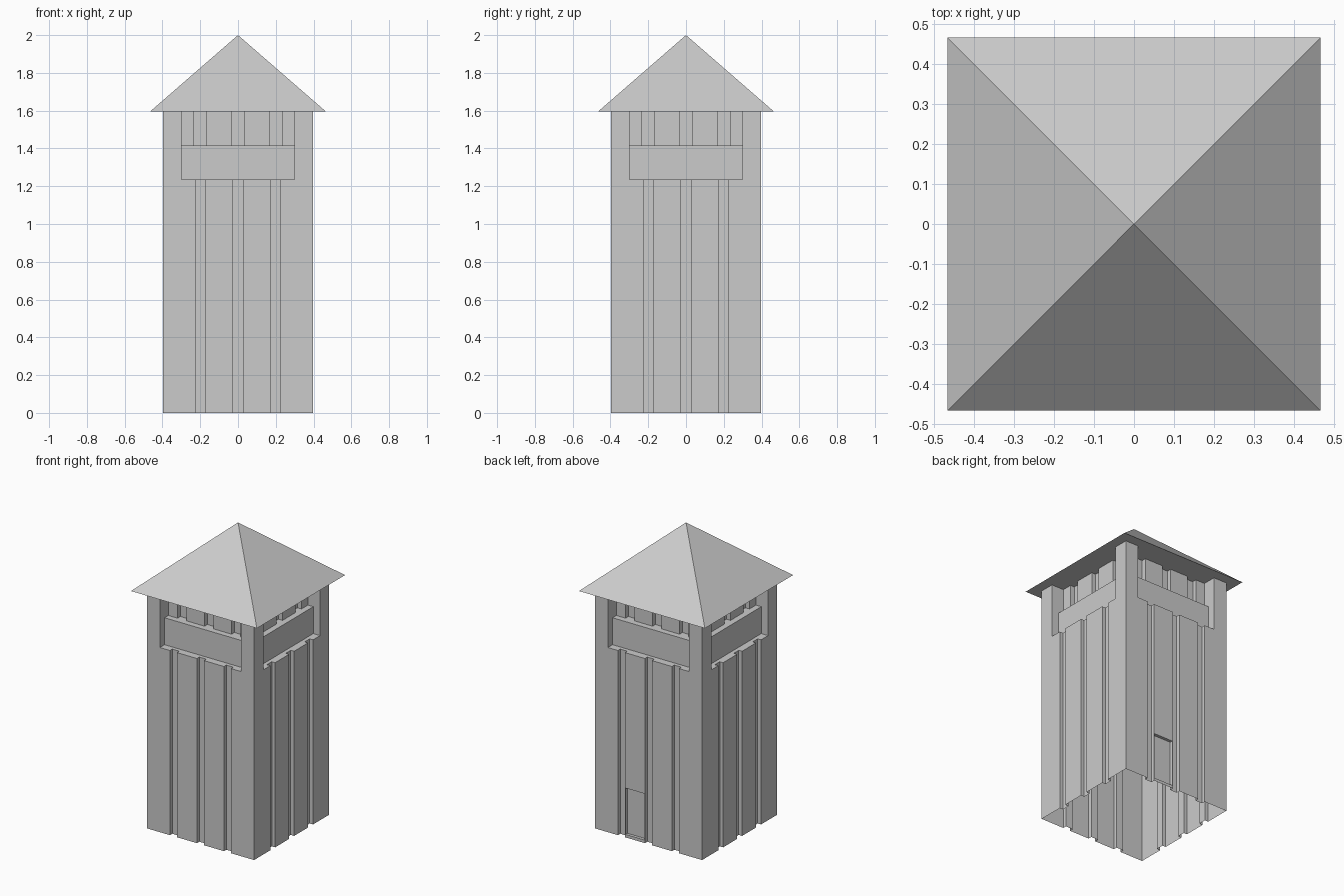
import bpy, bmesh, math

if "Cube" in bpy.data.objects:
    bpy.data.objects.remove(bpy.data.objects["Cube"])

HALF = 0.397          # half width of the tower
SILL, RAIL, EAVE, APEX = 1.235, 1.415, 1.595, 2.0
RECESS, WALL = 0.05, 0.09    # depth of the parapet panel and of the upper wall
DOOR_Z = (0.02, 0.33)
BACK = 2


def place(side, u, depth, z):
    """Point on one of the four sides: u runs along the wall, depth goes inward."""
    x, y = u, -(HALF - depth)
    for _ in range(side):
        x, y = -y, x
    return (x, y, z)


def grooves(width, base, depth):
    """Three vertical grooves as profile points."""
    pts = []
    for c in (-0.2, 0, 0.2):
        a, b = c - width / 2, c + width / 2
        pts += [(a, base), (a, base + depth), (b, base + depth), (b, base)]
    return pts


def strip(bm, side, pts, z0, z1):
    for p, q in zip(pts, pts[1:]):
        bm.faces.new([bm.verts.new(place(side, *v)) for v in
                      ((*p, z0), (*q, z0), (*q, z1), (*p, z1))])


def flat(bm, side, pts, z):
    bm.faces.new([bm.verts.new(place(side, u, d, z)) for u, d in pts])


def finish(bm, name):
    bmesh.ops.remove_doubles(bm, verts=bm.verts, dist=1e-5)
    mesh = bpy.data.meshes.new(name)
    bm.to_mesh(mesh)
    bm.free()
    obj = bpy.data.objects.new(name, mesh)
    bpy.context.collection.objects.link(obj)
    return obj


low = grooves(0.052, 0, 0.025)
high = grooves(0.065, WALL, 0.03)
low_full = [(-HALF, 0)] + low + [(HALF, 0)]

# Grooved lower walls, open underneath, with a recessed door in the back
bm = bmesh.new()
door = [(-0.17, 0), (-0.17, 0.02), (-0.03, 0.02), (-0.03, 0)]
door_full = low_full[:5] + door + low_full[5:]
for s in range(4):
    if s == BACK:
        strip(bm, s, low_full, 0, DOOR_Z[0])
        strip(bm, s, door_full, *DOOR_Z)
        strip(bm, s, low_full, DOOR_Z[1], SILL)
        flat(bm, s, door, DOOR_Z[0])
        flat(bm, s, door[::-1], DOOR_Z[1])
    else:
        strip(bm, s, low_full, 0, SILL)
finish(bm, "lower_walls")

# Corner posts and sill around the lookout openings
bm = bmesh.new()
for s in range(4):
    strip(bm, s, [(-HALF, 0), (-0.3, 0), (-0.3, WALL)], SILL, EAVE)
    strip(bm, s, [(0.3, WALL), (0.3, 0), (HALF, 0)], SILL, EAVE)
    flat(bm, s, [(-0.3, 0)] + low + [(0.3, 0), (0.3, RECESS), (-0.3, RECESS)], SILL)
finish(bm, "corner_posts")

# Parapet panels with a ledge on top
bm = bmesh.new()
for s in range(4):
    strip(bm, s, [(-0.3, RECESS), (0.3, RECESS)], SILL, RAIL)
    flat(bm, s, [(-0.3, RECESS), (0.3, RECESS), (0.3, WALL)] + high[::-1] + [(-0.3, WALL)], RAIL)
finish(bm, "parapet_panels")

# Grooved upper wall behind the parapet
bm = bmesh.new()
for s in range(4):
    strip(bm, s, [(-0.3, WALL)] + high + [(0.3, WALL)], RAIL, EAVE)
finish(bm, "upper_walls")

# Pyramid roof with overhanging eaves
bpy.ops.mesh.primitive_cone_add(vertices=4, radius1=0.466 * math.sqrt(2), radius2=0,
                                depth=APEX - EAVE, location=(0, 0, (APEX + EAVE) / 2),
                                rotation=(0, 0, math.pi / 4))
bpy.context.object.name = "roof"
